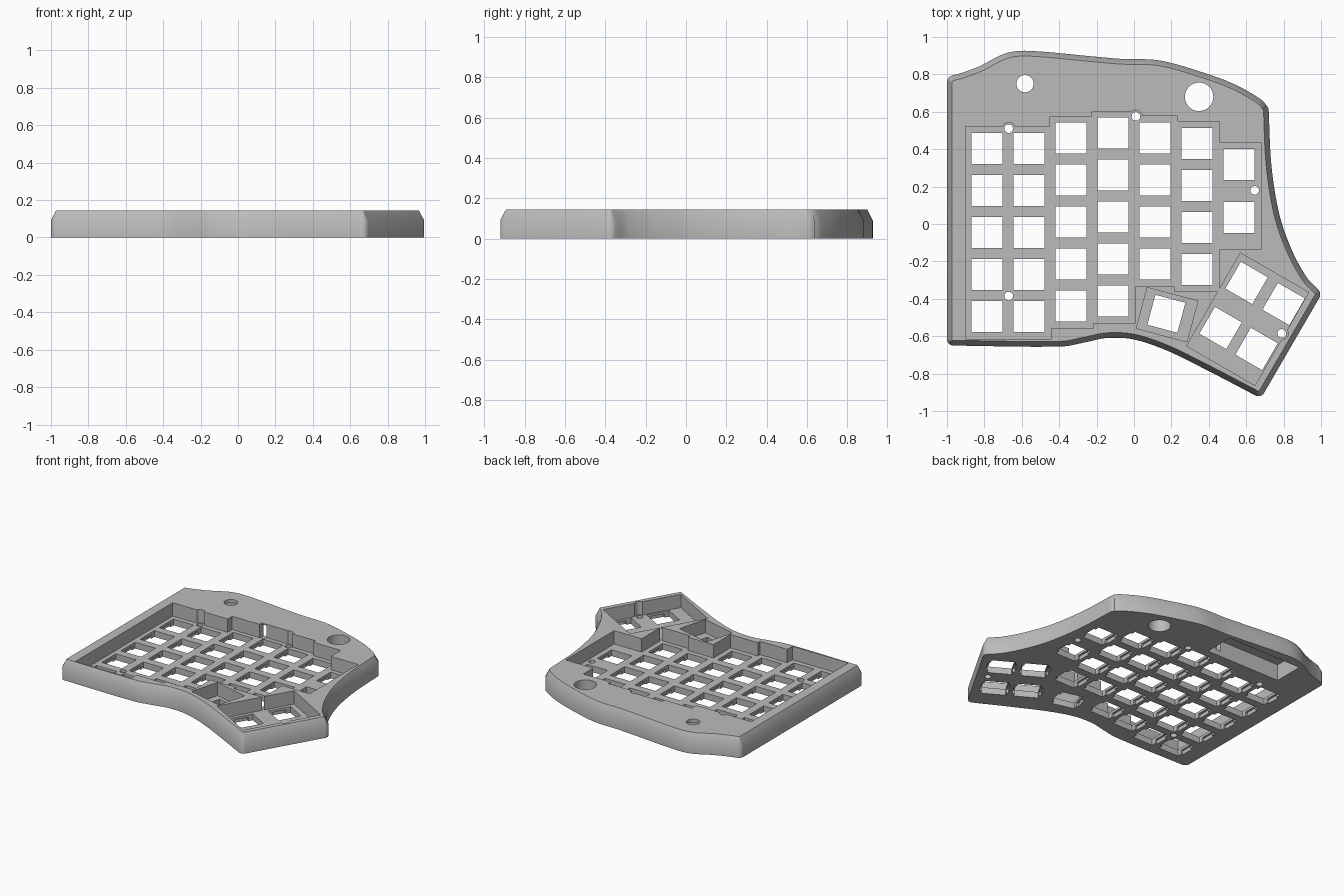
import bpy, bmesh, math
from mathutils import Vector, Matrix

cube = bpy.data.objects.get("Cube")
if cube:
    bpy.data.objects.remove(cube)

HEIGHT, SHOULDER, PLATE = 0.145, 0.09, 0.046
CHAMFER = 0.028
PITCH, KEY = 0.2245, 0.166


def make_object(name, bm):
    bmesh.ops.recalc_face_normals(bm, faces=bm.faces)
    mesh = bpy.data.meshes.new(name)
    bm.to_mesh(mesh)
    bm.free()
    obj = bpy.data.objects.new(name, mesh)
    bpy.context.collection.objects.link(obj)
    return obj


def add_loft(bm, rings):
    """Closed solid through matching rings given as (outline, z)."""
    loops = [[bm.verts.new((p[0], p[1], z)) for p in ring] for ring, z in rings]
    for low, high in zip(loops, loops[1:]):
        for i in range(len(low)):
            j = (i + 1) % len(low)
            bm.faces.new((low[i], low[j], high[j], high[i]))
    bm.faces.new(loops[0][::-1])
    bm.faces.new(loops[-1])


def rectangle(x, y, w, d, degrees=0):
    turn = Matrix.Rotation(math.radians(degrees), 2)
    corners = [(-w, -d), (w, -d), (w, d), (-w, d)]
    return [Vector((x, y)) + turn @ Vector(c) / 2 for c in corners]


def circle(x, y, r, count=32):
    steps = [math.tau * i / count for i in range(count)]
    return [(x + r * math.cos(a), y + r * math.sin(a)) for a in steps]


def smooth_path(points, steps=8):
    """Hermite curve through the points, open at both ends."""
    pts = [Vector(p) for p in points]
    if len(pts) == 2:
        return pts
    last = len(pts) - 1
    dirs = [(pts[min(i + 1, last)] - pts[max(i - 1, 0)]).normalized() for i in range(last + 1)]
    path = []
    for i in range(last):
        a, b = pts[i], pts[i + 1]
        size = (b - a).length
        for k in range(steps):
            t = k / steps
            h = t * t * (3 - 2 * t)
            path.append(a * (1 - h) + b * h
                        + dirs[i] * size * t * (1 - t) ** 2
                        - dirs[i + 1] * size * t * t * (1 - t))
    return path + [pts[-1]]


# Top edge of the case, one path per side, meeting at five corners
front_left, thumb_tip = (-0.972, -0.622), (0.668, -0.895)
thumb_side, back_right, back_left = (0.97, -0.375), (0.692, 0.61), (-0.972, 0.765)
sides = [
    [front_left, (-0.39, -0.627), (-0.265, -0.605), (-0.15, -0.582), (0, -0.589),
     (0.18, -0.648), (0.39, -0.75), thumb_tip],
    [thumb_tip, thumb_side],
    [thumb_side, (0.9, -0.3), (0.818, -0.15), (0.75, 0.045), (0.707, 0.31), back_right],
    [back_right, (0.66, 0.645), (0.525, 0.722), (0.34, 0.79), (0.13, 0.847), (-0.07, 0.855),
     (-0.2, 0.866), (-0.57, 0.898), (-0.68, 0.885), (-0.81, 0.82), (-0.91, 0.782), back_left],
    [back_left, front_left],
]
paths = [smooth_path(s) for s in sides]
top_ring = []
for path, following in zip(paths, paths[1:] + paths[:1]):
    top_ring += path[1:-1]
    corner = path[-1]
    start = corner + (path[-2] - corner).normalized() * 0.008
    end = corner + (following[1] - corner).normalized() * 0.008
    for k in range(9):
        t = k / 8
        top_ring.append(start * (1 - t) ** 2 + corner * 2 * t * (1 - t) + end * t * t)
outer_ring = []
for i, p in enumerate(top_ring):
    before = (p - top_ring[i - 1]).normalized()
    after = (top_ring[(i + 1) % len(top_ring)] - p).normalized()
    along = (before + after).normalized()
    outer_ring.append(p + Vector((along.y, -along.x)) * CHAMFER)

bm = bmesh.new()
add_loft(bm, [(outer_ring, 0), (outer_ring, SHOULDER), (top_ring, HEIGHT)])
case = make_object("keyboard_case", bm)
cutters = []


def cut(name, outlines, low, high):
    bm = bmesh.new()
    for outline in outlines:
        add_loft(bm, [(outline, low), (outline, high)])
    cutter = make_object(name, bm)
    cutter.hide_render = True
    mod = case.modifiers.new(name, "BOOLEAN")
    mod.operation, mod.solver, mod.object = "DIFFERENCE", "EXACT", cutter
    cutters.append(cutter)


# Stepped recess around the main keys
main_recess = [
    (-0.9, -0.615), (-0.44, -0.615), (-0.44, -0.556), (-0.217, -0.556), (-0.217, -0.53),
    (0.008, -0.53), (0.008, -0.333), (0.217, -0.333), (0.217, -0.36), (0.457, -0.36),
    (0.457, -0.134), (0.682, -0.134), (0.682, 0.433), (0.457, 0.433), (0.457, 0.548),
    (0.233, 0.548), (0.233, 0.577), (0.002, 0.577), (0.002, 0.602), (-0.225, 0.602),
    (-0.225, 0.575), (-0.45, 0.575), (-0.45, 0.522), (-0.9, 0.522)]
cut("main_recess", [main_recess], PLATE, 1)
cut("single_thumb_recess", [rectangle(0.177, -0.485, 0.28, 0.226, -15)], PLATE, 1)
cut("thumb_cluster_recess", [rectangle(0.608, -0.509, 0.422, 0.574, -30)], PLATE, 1)

# Screw holes with rounded clearance in the walls
screws = [(-0.67, 0.51), (0.01, 0.575), (-0.67, -0.385), (0.645, 0.18), (0.79, -0.585)]
cut("screw_clearance", [circle(x, y, 0.034) for x, y in screws], PLATE, 1)
cut("screw_holes", [circle(x, y, 0.023) for x, y in screws], -1, 1)

# Key openings: straight columns, then the angled thumb keys
columns = [(0.403, 5), (0.403, 5), (0.46, 5), (0.487, 5), (0.46, 4), (0.43, 4)]
keys = [(-0.786 + c * PITCH, top - r * PITCH, 0)
        for c, (top, rows) in enumerate(columns) for r in range(rows)]
keys += [(0.561, 0.318, 0), (0.561, 0.035, 0), (0.173, -0.48, -15)]
keys += [(0.602, -0.315, -30), (0.8, -0.428, -30), (0.463, -0.556, -30), (0.655, -0.668, -30)]
cut("key_openings", [rectangle(x, y, KEY, KEY, a) for x, y, a in keys], -1, 1)
cut("clip_notches", [rectangle(x, y, KEY + 0.03, KEY * 0.6, a) for x, y, a in keys],
    -1, PLATE - 0.018)

# Controller pocket underneath, cable slot and round openings in the top
cut("controller_pocket", [rectangle(-0.425, 0.742, 0.61, 0.225)], -1, 0.12)
cut("cable_slot", [rectangle(-0.21, 0.615, 0.04, 0.06)], PLATE - 0.006, 0.135)
cut("top_openings", [circle(-0.583, 0.75, 0.046), circle(0.348, 0.68, 0.076, 48)], -1, 1)

# Bake the cuts and drop the cutters
graph = bpy.context.evaluated_depsgraph_get()
baked = bpy.data.meshes.new_from_object(case.evaluated_get(graph))
case.modifiers.clear()
case.data = baked
for cutter in cutters:
    bpy.data.objects.remove(cutter)

# Single grey plastic
grey = bpy.data.materials.new("grey_plastic")
grey.use_nodes = True
colour = (0.5, 0.5, 0.5, 1)
grey.diffuse_color = colour
grey.node_tree.nodes["Principled BSDF"].inputs["Base Color"].default_value = colour
case.data.materials.clear()
case.data.materials.append(grey)

bpy.ops.object.select_all(action="DESELECT")
case.select_set(True)
bpy.context.view_layer.objects.active = case
bpy.ops.object.shade_smooth_by_angle(angle=math.radians(30))
